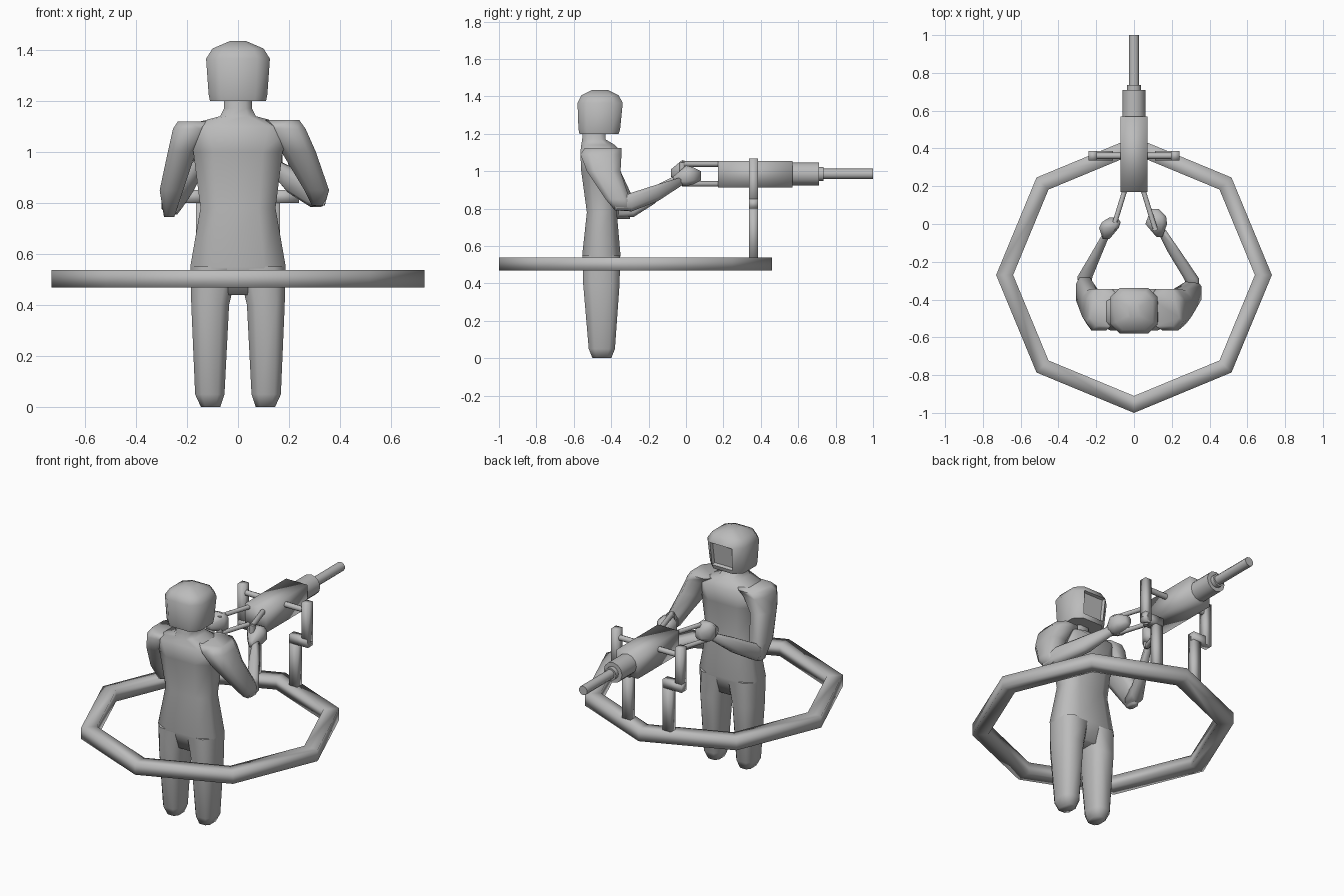
import bpy, bmesh, math
from mathutils import Vector

cube = bpy.data.objects.get("Cube")
if cube:
    bpy.data.objects.remove(cube, do_unlink=True)

grey = bpy.data.materials.new("plain grey")
grey.use_nodes = True
grey.diffuse_color = (0.5, 0.5, 0.5, 1)
grey.node_tree.nodes["Principled BSDF"].inputs["Base Color"].default_value = (0.5, 0.5, 0.5, 1)


def finish(name, bm, angle=80):
    bmesh.ops.recalc_face_normals(bm, faces=bm.faces)
    mesh = bpy.data.meshes.new(name)
    bm.to_mesh(mesh)
    bm.free()
    mesh.materials.append(grey)
    ob = bpy.data.objects.new(name, mesh)
    bpy.context.collection.objects.link(ob)
    bpy.ops.object.select_all(action='DESELECT')
    ob.select_set(True)
    bpy.context.view_layer.objects.active = ob
    bpy.ops.object.shade_smooth_by_angle(angle=math.radians(angle))
    return ob


def section(corner):
    # rectangle with cut corners, in unit size
    c = corner
    return [(1, c), (c, 1), (-c, 1), (-1, c), (-1, -c), (-c, -1), (c, -1), (1, -c)]


def loft(slices, axis="z", corner=0.55, mirror=1):
    # each slice: position on axis, then min and max in the two other directions
    bm = bmesh.new()
    rings = []
    for t, a0, a1, b0, b1 in slices:
        ring = []
        for u, v in section(corner):
            a = (a0 + a1 + u * (a1 - a0)) / 2 * mirror
            b = (b0 + b1 + v * (b1 - b0)) / 2
            ring.append(bm.verts.new((a, b, t) if axis == "z" else (a, t, b)))
        rings.append(ring)
    for low, high in zip(rings, rings[1:]):
        for i in range(8):
            j = (i + 1) % 8
            bm.faces.new((low[i], low[j], high[j], high[i]))
    bm.faces.new(rings[0])
    bm.faces.new(rings[-1])
    return bm


def box(name, x, y, z, angle=100):
    bm = bmesh.new()
    bmesh.ops.create_cube(bm, size=1)
    for v in bm.verts:
        v.co = [r[0] + (c + 0.5) * (r[1] - r[0]) for c, r in zip(v.co, (x, y, z))]
    return finish(name, bm, angle)


def rod(name, start, end, radius, sides=8):
    start, end = Vector(start), Vector(end)
    bm = bmesh.new()
    bmesh.ops.create_cone(bm, cap_ends=True, segments=sides, radius1=radius,
                          radius2=radius, depth=(end - start).length)
    turn = (end - start).to_track_quat('Z', 'Y')
    for v in bm.verts:
        v.co = turn @ v.co + (start + end) / 2
    return finish(name, bm)


# Eight-sided ring rail with a rectangular section
bm = bmesh.new()
rings = []
for k in range(8):
    a = math.tau * k / 8
    rings.append([bm.verts.new((r * math.sin(a), r * math.cos(a) - 0.27, z))
                  for r, z in ((0.73, 0.468), (0.73, 0.538), (0.64, 0.538), (0.64, 0.468))])
for k in range(8):
    p, q = rings[k], rings[(k + 1) % 8]
    for i in range(4):
        j = (i + 1) % 4
        bm.faces.new((p[i], p[j], q[j], q[i]))
finish("ring_rail", bm, 100)

# Torso with neck
finish("torso", loft([
    (0.44, -0.17, 0.17, -0.52, -0.38), (0.55, -0.187, 0.187, -0.555, -0.35),
    (0.78, -0.147, 0.147, -0.53, -0.37), (1.0, -0.175, 0.175, -0.56, -0.355),
    (1.1, -0.22, 0.22, -0.565, -0.345), (1.14, -0.07, 0.07, -0.56, -0.38),
    (1.17, -0.055, 0.055, -0.555, -0.43), (1.24, -0.055, 0.055, -0.55, -0.43)]))

# Head with a recessed face opening
bm = loft([
    (1.2, -0.11, 0.11, -0.57, -0.36), (1.225, -0.115, 0.115, -0.575, -0.352),
    (1.365, -0.125, 0.125, -0.58, -0.338), (1.405, -0.1, 0.1, -0.56, -0.36),
    (1.435, -0.03, 0.03, -0.5, -0.42)], corner=0.6)
bm.normal_update()
bmesh.ops.recalc_face_normals(bm, faces=bm.faces)
face = [f for f in bm.faces if f.normal.y > 0.9 and 1.25 < f.calc_center_median().z < 1.35]
bmesh.ops.inset_region(bm, faces=face, thickness=0.008, depth=-0.018)
finish("head", bm, 50)

# Legs
for side, label in ((1, "left"), (-1, "right")):
    finish(label + "_leg", loft([
        (0.0, 0.07, 0.145, -0.5, -0.4), (0.05, 0.053, 0.168, -0.52, -0.38),
        (0.4, 0.035, 0.183, -0.55, -0.355), (0.55, 0.0, 0.186, -0.553, -0.352)],
        mirror=side))

# Arms: upper arm, forearm and hand; the two sides are posed differently
finish("left_upper_arm", loft([
    (0.79, 0.29, 0.34, -0.38, -0.29), (0.85, 0.26, 0.357, -0.43, -0.3),
    (1.0, 0.17, 0.305, -0.53, -0.35), (1.09, 0.12, 0.265, -0.565, -0.345),
    (1.125, 0.08, 0.24, -0.54, -0.345)]))
finish("right_upper_arm", loft([
    (0.745, 0.25, 0.29, -0.37, -0.3), (0.85, 0.215, 0.307, -0.44, -0.28),
    (1.0, 0.165, 0.275, -0.53, -0.35), (1.09, 0.12, 0.255, -0.565, -0.345),
    (1.12, 0.08, 0.235, -0.54, -0.345)], mirror=-1))
finish("left_forearm", loft([
    (-0.38, 0.3, 0.345, 0.79, 0.85), (-0.29, 0.265, 0.345, 0.785, 0.885),
    (-0.15, 0.18, 0.25, 0.84, 0.93), (-0.02, 0.115, 0.16, 0.925, 0.97)], "y"))
finish("right_forearm", loft([
    (-0.36, 0.235, 0.29, 0.755, 0.82), (-0.28, 0.22, 0.3, 0.755, 0.86),
    (-0.17, 0.175, 0.235, 0.825, 0.92), (-0.05, 0.125, 0.165, 0.93, 0.98)],
    "y", mirror=-1))
finish("left_hand", loft([
    (-0.07, 0.12, 0.15, 0.93, 0.97), (0.0, 0.06, 0.175, 0.92, 1.03),
    (0.04, 0.075, 0.17, 0.93, 1.02), (0.08, 0.09, 0.13, 0.95, 1.0)], "y"))
finish("right_hand", loft([
    (-0.08, 0.13, 0.165, 0.97, 1.01), (-0.02, 0.08, 0.185, 0.945, 1.06),
    (0.01, 0.07, 0.17, 0.945, 1.05), (0.035, 0.09, 0.13, 0.96, 1.01)],
    "y", mirror=-1))

# Gun body, sleeve, collar and barrel
box("gun_body", (-0.072, 0.072), (0.17, 0.57), (0.912, 1.055))
rod("gun_neck", (0, 0.56, 0.985), (0, 0.6, 0.985), 0.045, 12)
rod("gun_sleeve", (0, 0.57, 0.985), (0, 0.71, 0.985), 0.062, 12)
rod("gun_collar", (0, 0.7, 0.985), (0, 0.735, 0.985), 0.038, 12)
rod("gun_barrel", (0, 0.72, 0.985), (0, 1.0, 0.985), 0.028, 10)

# Mount posts and handles on both sides
for s, label in ((1, "left"), (-1, "right")):
    def span(a, b):
        return sorted((s * a, s * b))
    box(label + "_lower_post", span(0.11, 0.165), (0.338, 0.384), (0.5, 0.83))
    box(label + "_post_step", span(0.11, 0.24), (0.336, 0.386), (0.8, 0.85))
    box(label + "_upper_post", span(0.195, 0.24), (0.336, 0.386), (0.8, 1.068))
    rod(label + "_cross_bar", (s * 0.05, 0.361, 1.015), (s * 0.21, 0.361, 1.015), 0.017)
    for z, part in ((1.038, "upper"), (0.932, "lower")):
        rod(f"{label}_{part}_handle", (s * 0.045, 0.19, z), (s * 0.11, -0.02, z), 0.015, 6)
    rod(label + "_grip", (s * 0.11, -0.02, 0.925), (s * 0.11, -0.02, 1.046), 0.018, 6)
